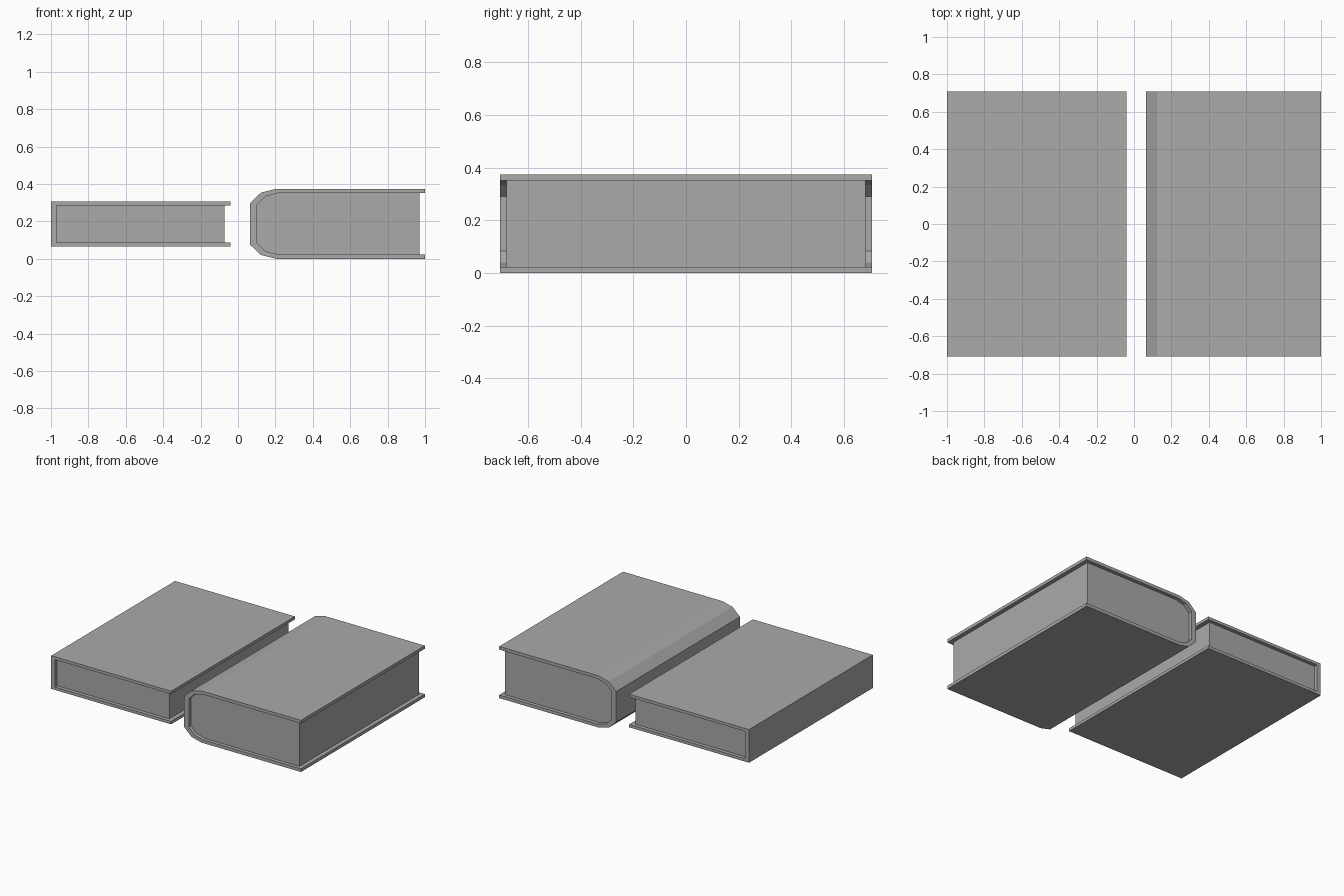
import bpy
import bmesh

cube = bpy.data.objects.get("Cube")
if cube:
    bpy.data.objects.remove(cube, do_unlink=True)

MID = 0.187          # shared mid height of both books
COVER_Y = 0.708      # half length of the covers
PAGES_Y = 0.682      # half length of the page blocks

grey = bpy.data.materials.new("plain grey")
grey.use_nodes = True
colour = (0.4, 0.4, 0.4, 1)
grey.diffuse_color = colour
grey.node_tree.nodes["Principled BSDF"].inputs["Base Color"].default_value = colour


def mirrored(upper):
    """Complete an upper half profile (x, height above middle) with its lower half."""
    return upper + [(x, -z) for x, z in reversed(upper)]


def extrude_profile(name, profile, half_length):
    bm = bmesh.new()
    face = bm.faces.new([bm.verts.new((x, -half_length, MID + z)) for x, z in profile])
    moved = bmesh.ops.extrude_face_region(bm, geom=[face])["geom"]
    bmesh.ops.translate(bm, vec=(0, 2 * half_length, 0),
                        verts=[v for v in moved if isinstance(v, bmesh.types.BMVert)])
    bmesh.ops.recalc_face_normals(bm, faces=bm.faces)
    mesh = bpy.data.meshes.new(name)
    bm.to_mesh(mesh)
    bm.free()
    mesh.materials.append(grey)
    obj = bpy.data.objects.new(name, mesh)
    bpy.context.collection.objects.link(obj)
    return obj


def book(name, outer, inner, pages_x):
    """Profiles run from the open edge of the upper cover to the spine."""
    # Cover wraps round the spine and stays open at the fore edge
    extrude_profile(name + "_cover", mirrored(outer) + mirrored(inner)[::-1], COVER_Y)
    # Page block fills the cover, set back at the open edges
    pages = [(pages_x, inner[0][1])] + inner[1:]
    extrude_profile(name + "_pages", mirrored(pages), PAGES_Y)


# Thin book with a square spine
book("thin_book",
     outer=[(-0.04, 0.12), (-1.0, 0.12)],
     inner=[(-0.04, 0.099), (-0.97, 0.099)],
     pages_x=-0.072)

# Thick book with a bevelled, rounded spine
book("thick_book",
     outer=[(1.0, 0.187), (0.203, 0.187), (0.123, 0.167), (0.064, 0.111)],
     inner=[(1.0, 0.164), (0.213, 0.164), (0.148, 0.147), (0.102, 0.103)],
     pages_x=0.97)
